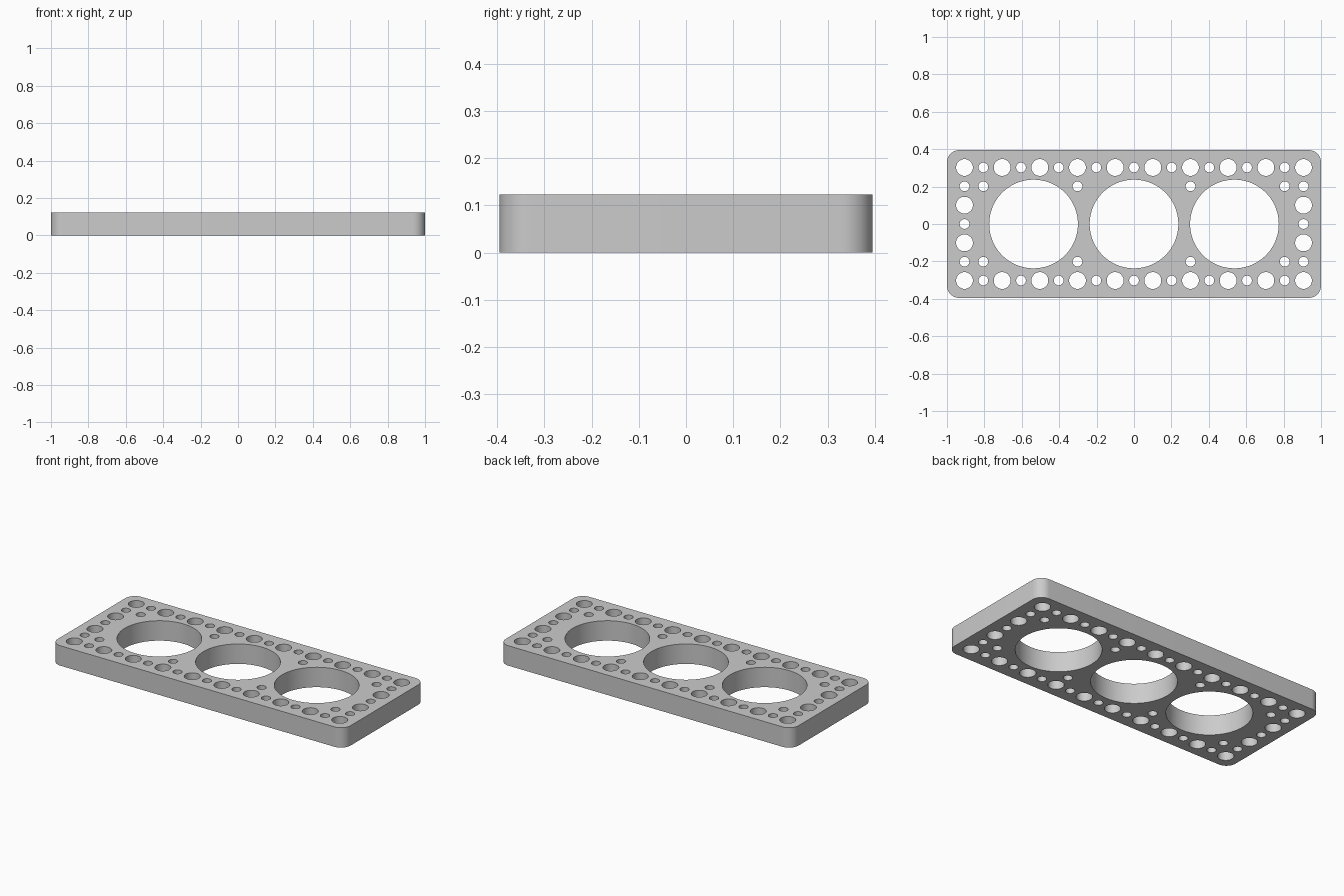
import bpy
import bmesh
from math import cos, sin, pi, radians

cube = bpy.data.objects.get("Cube")
if cube:
    bpy.data.objects.remove(cube)

HALF_X, HALF_Y, HEIGHT = 1.0, 0.395, 0.123
CORNER = 0.065
PITCH = 0.1007            # spacing of the hole grid
BIG, LARGE, SMALL = 0.237, 0.045, 0.026

grey = bpy.data.materials.new("plain grey")
grey.use_nodes = True
colour = (0.6, 0.6, 0.6, 1)
grey.diffuse_color = colour
grey.node_tree.nodes["Principled BSDF"].inputs["Base Color"].default_value = colour

outline = bpy.data.curves.new("plate_profile", "CURVE")
outline.dimensions = "2D"
outline.fill_mode = "BOTH"
outline.extrude = HEIGHT / 2


def add_loop(points):
    spline = outline.splines.new("POLY")
    spline.points.add(len(points) - 1)
    for p, (x, y) in zip(spline.points, points):
        p.co = (x, y, 0, 1)
    spline.use_cyclic_u = True


def arc(cx, cy, r, start, sweep, steps):
    return [(cx + r * cos(start + sweep * i / steps),
             cy + r * sin(start + sweep * i / steps)) for i in range(steps + 1)]


def hole(cx, cy, r, sides=40):
    add_loop(arc(cx, cy, r, 0, 2 * pi, sides)[:-1])


# Rounded rectangular outline
corners = []
for i, (sx, sy) in enumerate([(1, 1), (-1, 1), (-1, -1), (1, -1)]):
    corners += arc(sx * (HALF_X - CORNER), sy * (HALF_Y - CORNER),
                   CORNER, i * pi / 2, pi / 2, 12)
add_loop(corners)

# Three main bores
for k in (-1, 0, 1):
    hole(k * 0.537, 0, BIG, 96)

# Alternating large and small holes along the front and back edges
for sy in (-1, 1):
    for k in range(-9, 10):
        hole(k * PITCH, sy * 3 * PITCH, LARGE if k % 2 else SMALL)

# Holes down each end, and the inner small holes
for sx in (-1, 1):
    for k in range(-2, 3):
        hole(sx * 9 * PITCH, k * PITCH, LARGE if k % 2 else SMALL)
    for col in (3, 8):
        for sy in (-1, 1):
            hole(sx * col * PITCH, sy * 2 * PITCH, SMALL)

# Turn the extruded profile into a clean solid mesh
source = bpy.data.objects.new("plate_profile", outline)
bpy.context.collection.objects.link(source)
bpy.context.view_layer.update()
mesh = bpy.data.meshes.new_from_object(source.evaluated_get(
    bpy.context.evaluated_depsgraph_get()))
bpy.data.objects.remove(source)

bm = bmesh.new()
bm.from_mesh(mesh)
bmesh.ops.remove_doubles(bm, verts=bm.verts, dist=0.0001)
bmesh.ops.translate(bm, verts=bm.verts, vec=(0, 0, HEIGHT / 2))
bmesh.ops.recalc_face_normals(bm, faces=bm.faces)
bm.to_mesh(mesh)
bm.free()

mesh.name = "perforated_plate"
mesh.materials.clear()
mesh.materials.append(grey)
plate = bpy.data.objects.new("perforated_plate", mesh)
bpy.context.collection.objects.link(plate)
bpy.context.view_layer.objects.active = plate
plate.select_set(True)
bpy.ops.object.shade_smooth_by_angle(angle=radians(30))
